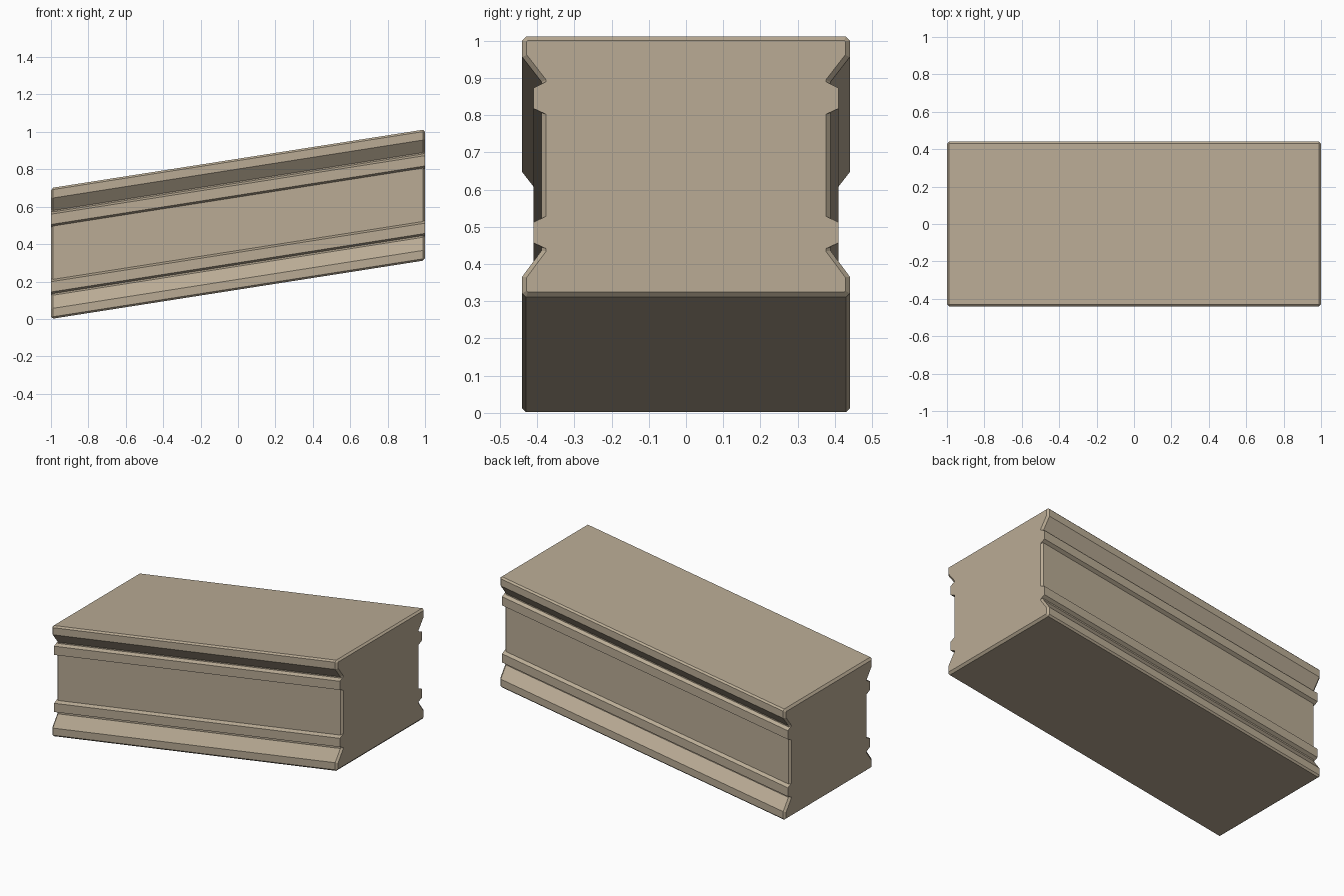
import bpy
import bmesh

if "Cube" in bpy.data.objects:
    bpy.data.objects.remove(bpy.data.objects["Cube"])

RISE = 0.313      # climb from the left end to the right end
BEVEL = 0.012     # chamfer around the end faces

stone = bpy.data.materials.new("tan stone")
stone.diffuse_color = (0.49, 0.41, 0.30, 1)
stone.use_nodes = True
stone.node_tree.nodes["Principled BSDF"].inputs["Base Color"].default_value = stone.diffuse_color


def sloped_prism(name, profile, bevel=0.0):
    """Run a (y, z) profile along x, chamfer its ends, then shear it up the slope."""
    bm = bmesh.new()
    half = 1 - bevel
    start = bm.faces.new([bm.verts.new((-half, y, z)) for y, z in profile])
    ext = bmesh.ops.extrude_face_region(bm, geom=[start], use_keep_orig=True)
    new_verts = [g for g in ext["geom"] if isinstance(g, bmesh.types.BMVert)]
    bmesh.ops.translate(bm, verts=new_verts, vec=(2 * half, 0, 0))
    bmesh.ops.recalc_face_normals(bm, faces=bm.faces[:])
    if bevel:
        ends = [f for f in bm.faces if abs(f.normal.x) > 0.9]
        bmesh.ops.inset_individual(bm, faces=ends, thickness=bevel, depth=bevel,
                                   use_even_offset=True)
    for v in bm.verts:
        v.co.z += RISE * (v.co.x + 1) / 2
    bmesh.ops.recalc_face_normals(bm, faces=bm.faces[:])
    mesh = bpy.data.meshes.new(name)
    bm.to_mesh(mesh)
    bm.free()
    mesh.materials.append(stone)
    obj = bpy.data.objects.new(name, mesh)
    bpy.context.collection.objects.link(obj)
    return obj


# Main wall: flared plinth and coping around a recessed panel
side = [(0.43, 0), (0.44, 0.01), (0.44, 0.055), (0.388, 0.125),
        (0.388, 0.578), (0.44, 0.645), (0.44, 0.69), (0.43, 0.70)]
sloped_prism("wall_core", side + [(-y, z) for y, z in reversed(side)], BEVEL)

# Raised chamfered bands, two on each side
for level, z0 in (("lower", 0.128), ("upper", 0.489)):
    for label, s in (("front", -1), ("back", 1)):
        band = [(0.375, z0), (0.41, z0 + 0.016),
                (0.41, z0 + 0.071), (0.375, z0 + 0.088)]
        sloped_prism(f"{level}_{label}_band", [(s * y, z) for y, z in band])
